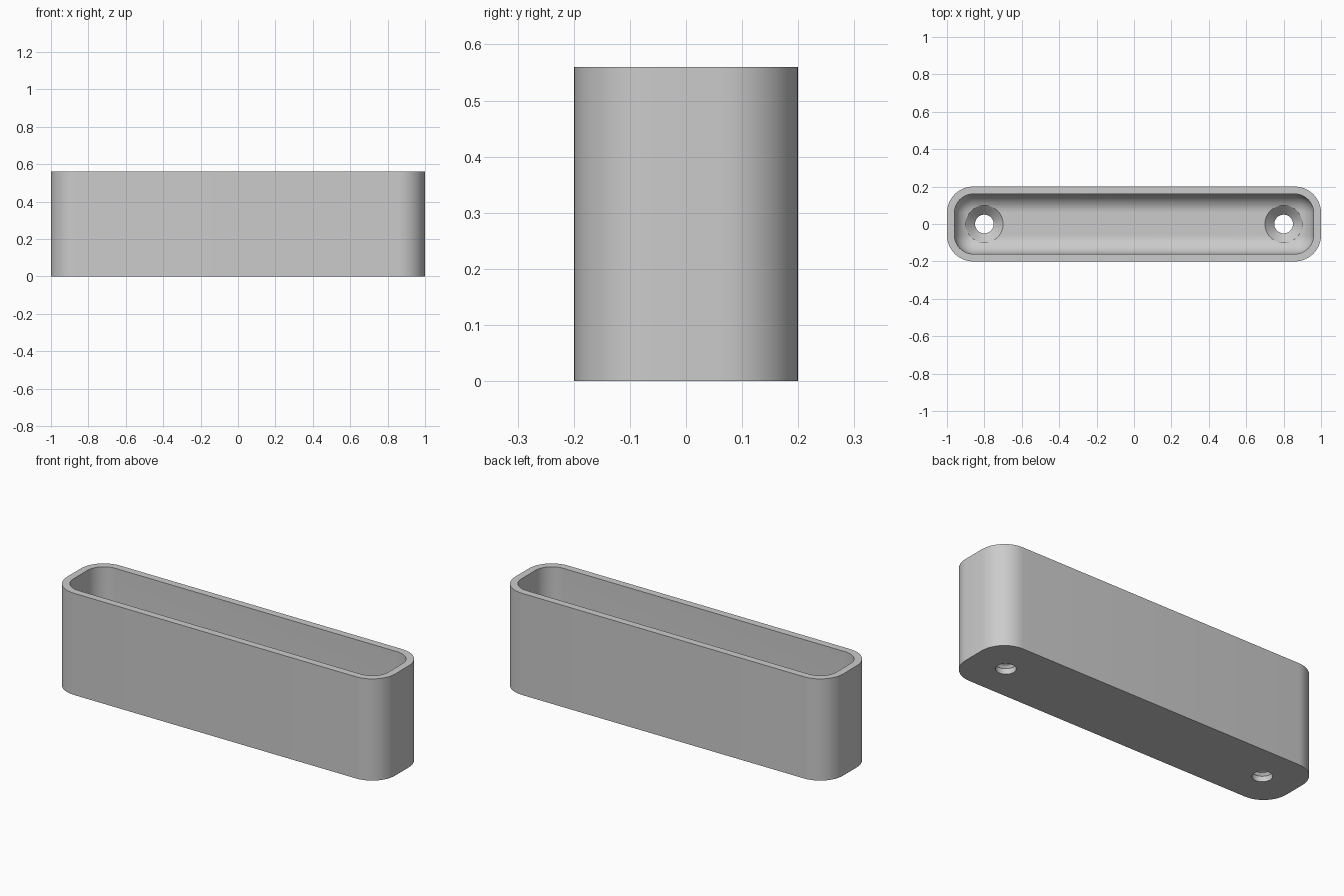
import bpy, bmesh, math

cube = bpy.data.objects.get("Cube")
if cube:
    bpy.data.objects.remove(cube, do_unlink=True)

HEIGHT, FLOOR, FILLET = 0.56, 0.08, 0.1

grey = bpy.data.materials.new("plain grey")
grey.use_nodes = True
colour = (0.6, 0.6, 0.6, 1)
grey.diffuse_color = colour
grey.node_tree.nodes["Principled BSDF"].inputs["Base Color"].default_value = colour


def rounded_rect(hx, hy, r, z, steps=12):
    """Counter-clockwise outline with rounded corners."""
    pts = []
    for i, (sx, sy) in enumerate([(1, 1), (-1, 1), (-1, -1), (1, -1)]):
        for k in range(steps + 1):
            a = math.pi / 2 * (i + k / steps)
            pts.append((sx * (hx - r) + r * math.cos(a),
                        sy * (hy - r) + r * math.sin(a), z))
    return pts


def circle(x, r, z, n=48):
    return [(x + r * math.cos(math.tau * k / n), r * math.sin(math.tau * k / n), z)
            for k in range(n)]


def loft(name, rings):
    """Closed solid through rings stacked from bottom to top."""
    bm = bmesh.new()
    loops = [[bm.verts.new(p) for p in ring] for ring in rings]
    for low, high in zip(loops, loops[1:]):
        for i in range(len(low)):
            j = (i + 1) % len(low)
            bm.faces.new((low[i], low[j], high[j], high[i]))
    bm.faces.new(loops[0][::-1])
    bm.faces.new(loops[-1])
    mesh = bpy.data.meshes.new(name)
    bm.to_mesh(mesh)
    bm.free()
    mesh.materials.append(grey)
    obj = bpy.data.objects.new(name, mesh)
    bpy.context.collection.objects.link(obj)
    return obj


# Outer body
tray = loft("tray", [rounded_rect(1, 0.2, 0.14, z) for z in (0, HEIGHT)])

# Cavity with a filleted floor
rings = []
for k in range(13):
    a = math.pi / 2 * k / 12
    inset = FILLET * (1 - math.sin(a)) * 0.99
    rings.append(rounded_rect(0.96 - inset, 0.16 - inset, 0.1 - inset,
                              FLOOR + FILLET * (1 - math.cos(a))))
rings.append(rounded_rect(0.96, 0.16, 0.1, HEIGHT + 0.1))
cutters = [loft("cavity_cutter", rings)]

# Countersunk screw holes
for side, x in (("left", 0.8), ("right", -0.8)):
    profile = [(0.05, -0.1), (0.05, FLOOR - 0.05), (0.1, FLOOR), (0.1, 0.3)]
    cutters.append(loft(side + "_screw_hole_cutter",
                        [circle(x, r, z) for r, z in profile]))

bpy.context.view_layer.objects.active = tray
tray.select_set(True)
for cutter in cutters:
    mod = tray.modifiers.new(cutter.name, "BOOLEAN")
    mod.operation = "DIFFERENCE"
    mod.solver = "EXACT"
    mod.object = cutter
    bpy.ops.object.modifier_apply(modifier=mod.name)
    bpy.data.objects.remove(cutter, do_unlink=True)

bpy.ops.object.shade_smooth_by_angle(angle=math.radians(30))
